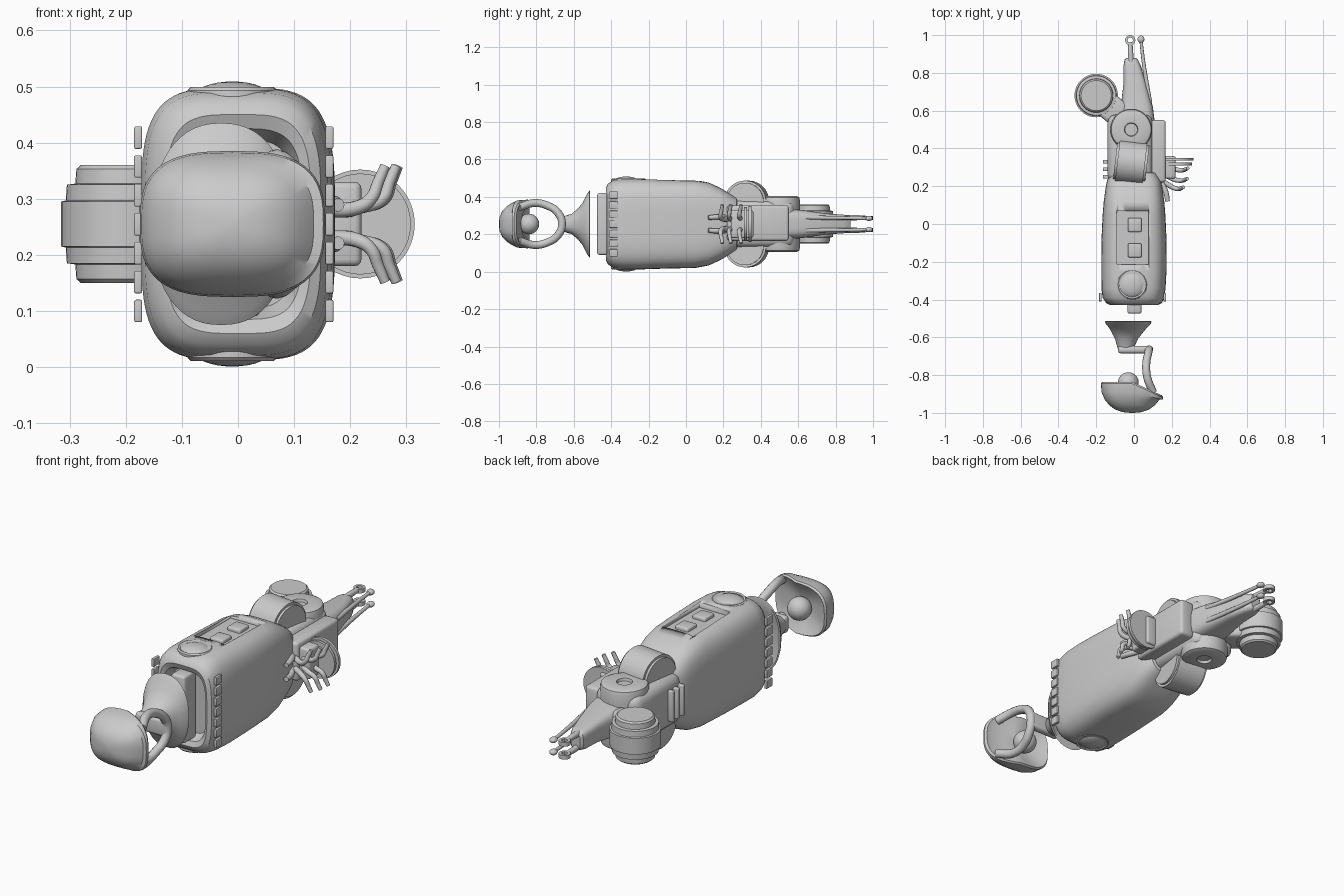
import bpy, bmesh
from math import cos, sin, pi, copysign
from mathutils import Matrix, Vector

if "Cube" in bpy.data.objects:
    bpy.data.objects.remove(bpy.data.objects["Cube"])

ZC = 0.255  # height of the long centre axis


def finish(ob, angle=35):
    bpy.ops.object.select_all(action='DESELECT')
    ob.select_set(True)
    bpy.context.view_layer.objects.active = ob
    bpy.ops.object.shade_smooth_by_angle(angle=angle * pi / 180)
    return ob


def from_bmesh(name, bm):
    bmesh.ops.recalc_face_normals(bm, faces=bm.faces)
    me = bpy.data.meshes.new(name)
    bm.to_mesh(me)
    bm.free()
    ob = bpy.data.objects.new(name, me)
    bpy.context.collection.objects.link(ob)
    return finish(ob)


def loft(name, rings, n=2.0, segs=56):
    """Skin rounded cross-sections (y, centre x, half width, half height, slant) along y."""
    bm = bmesh.new()
    loops = []
    for y, cx, hw, hh, *slant in rings:
        loop = []
        for i in range(segs):
            a = 2 * pi * i / segs
            c, s = cos(a), sin(a)
            x = hw * copysign(abs(c) ** (2 / n), c)
            z = hh * copysign(abs(s) ** (2 / n), s)
            lean = slant[0] * max(0, x) if slant else 0
            loop.append(bm.verts.new((cx + x, y - lean, ZC + z)))
        loops.append(loop)
    for a, b in zip(loops, loops[1:]):
        for i in range(segs):
            j = (i + 1) % segs
            bm.faces.new((a[i], a[j], b[j], b[i]))
    bm.faces.new(loops[0])
    bm.faces.new(loops[-1])
    return from_bmesh(name, bm)


def lathe(name, profile, loc, segs=40):
    """Spin (radius, z) points about a vertical axis."""
    bm = bmesh.new()
    vs = [bm.verts.new((r, 0, z)) for r, z in profile]
    es = [bm.edges.new(p) for p in zip(vs, vs[1:])]
    bmesh.ops.spin(bm, geom=vs + es, cent=(0, 0, 0), axis=(0, 0, 1), angle=2 * pi, steps=segs)
    bmesh.ops.remove_doubles(bm, verts=bm.verts, dist=1e-5)
    bmesh.ops.translate(bm, verts=bm.verts, vec=loc)
    return from_bmesh(name, bm)


def box(name, lo, hi, bevel=0.01, turn=0):
    lo, hi = Vector(lo), Vector(hi)
    bm = bmesh.new()
    bmesh.ops.create_cube(bm, size=1)
    bmesh.ops.scale(bm, vec=hi - lo, verts=bm.verts)
    if bevel:
        bmesh.ops.bevel(bm, geom=bm.edges[:], offset=bevel, segments=3, affect='EDGES', profile=0.5)
    bmesh.ops.rotate(bm, cent=(0, 0, 0), matrix=Matrix.Rotation(turn, 3, 'Z'), verts=bm.verts)
    bmesh.ops.translate(bm, verts=bm.verts, vec=(lo + hi) / 2)
    return from_bmesh(name, bm)


def ball(name, loc, scale):
    bm = bmesh.new()
    bmesh.ops.create_uvsphere(bm, u_segments=32, v_segments=16, radius=1)
    bmesh.ops.scale(bm, vec=scale, verts=bm.verts)
    bmesh.ops.translate(bm, verts=bm.verts, vec=loc)
    return from_bmesh(name, bm)


def tube(name, pts, radius, taper=1.0):
    """Smooth round rod through points, optionally thinner at its end."""
    cu = bpy.data.curves.new(name, 'CURVE')
    cu.dimensions, cu.bevel_depth, cu.bevel_resolution = '3D', radius, 4
    cu.use_fill_caps = True
    sp = cu.splines.new('BEZIER')
    sp.bezier_points.add(len(pts) - 1)
    for i, (bp, p) in enumerate(zip(sp.bezier_points, pts)):
        bp.co = p
        bp.handle_left_type = bp.handle_right_type = 'AUTO'
        bp.radius = 1 + (taper - 1) * i / (len(pts) - 1)
    ob = bpy.data.objects.new(name, cu)
    bpy.context.collection.objects.link(ob)
    return ob


def both(s, *pts):
    """Place points given as (x, y, height off the axis) above or below the axis."""
    return [(x, y, ZC + s * h) for x, y, h in pts]


# front cup with hollow back and the knob inside it
loft("front_cup", [(-1, -.01, .01, .008), (-.996, -.01, .05, .04), (-.982, -.01, .09, .07),
                   (-.96, -.01, .12, .093), (-.93, -.01, .145, .113), (-.89, -.01, .162, .127, .25),
                   (-.845, -.01, .165, .130, .45), (-.836, -.01, .158, .124, .45),
                   (-.85, -.01, .13, .10, .45), (-.875, -.01, .07, .05, .3), (-.88, -.01, .01, .01)], n=2.9)
ball("cup_knob", (-.03, -.84, ZC), (.055, .055, .055))

# looped strap holding the cup, with its cross bridge
tube("strap_loop", [(.10, -.89, ZC + .09), (.07, -.81, ZC + .112), (.065, -.74, ZC + .098), (.075, -.685, ZC + .06),
                    (.08, -.663, ZC), (.075, -.685, ZC - .06), (.065, -.74, ZC - .098),
                    (.07, -.81, ZC - .112), (.10, -.89, ZC - .09)], .021)
box("strap_bridge", (-.085, -.685, ZC - .042), (.095, -.645, ZC + .042), .015)

# trumpet-shaped neck
loft("flared_neck", [(-.675, -.045, .035, .03), (-.65, -.043, .046, .042), (-.61, -.04, .06, .055),
                     (-.575, -.035, .082, .085), (-.55, -.032, .10, .118), (-.53, -.03, .118, .16),
                     (-.516, -.03, .124, .18), (-.514, -.03, .118, .174), (-.53, -.03, .09, .11),
                     (-.545, -.03, .02, .03)], n=2.3)

# main body with recessed mouth
body = loft("main_body", [(-.37, 0, .10, .15), (-.418, 0, .115, .17), (-.428, 0, .13, .195), (-.418, 0, .148, .215),
                          (-.39, -.003, .163, .234), (-.34, -.003, .17, .242), (-.25, 0, .172, .243),
                          (-.1, 0, .173, .238), (.05, 0, .166, .235), (.12, 0, .16, .222), (.18, 0, .152, .195),
                          (.23, 0, .143, .165), (.27, 0, .12, .14), (.28, 0, .09, .11)], n=3.8, segs=80)
cutter = box("panel_cutter", (-.09, -.215, .47), (.078, .07, .6), 0)
cutter.hide_render = True
cutter.hide_set(True)
cut = body.modifiers.new("panel_recess", 'BOOLEAN')
cut.operation, cut.object, cut.solver = 'DIFFERENCE', cutter, 'EXACT'
for i, y in enumerate((-.14, -.005)):
    box(f"panel_button_{i}", (-.032, y - .037, .45), (.04, y + .037, .487), .008)

# round lenses with rims, above and below
for s, tag in ((1, "top"), (-1, "bottom")):
    ball(f"{tag}_lens", (-.01, -.32, ZC + s * .225), (.07, .07, .029))
    lathe(f"{tag}_lens_rim", [(.066, .19 * s), (.066, .240 * s), (.074, .244 * s), (.08, .238 * s), (.082, .19 * s)],
          (-.01, -.32, ZC))

# plain trim blocks round the mouth
for i in range(7):
    z = .10 + i * .0515
    for x, tag in ((-.178, "left"), (.163, "right")):
        box(f"{tag}_trim_{i}", (x - .007, -.41, z - .02), (x + .007, -.365, z + .02), .003)
box("mouth_trim", (-.035, -.475, .09), (.04, -.38, .42), .012)

# rear hub block and arched shoulders
box("rear_hub", (-.14, .22, .13), (.10, .58, .38), .045)
for s, tag in ((1, "upper"), (-1, "lower")):
    bm = bmesh.new()
    bmesh.ops.create_cone(bm, cap_ends=True, segments=40, radius1=.112, radius2=.112, depth=.17)
    rims = [e for e in bm.edges if len(e.link_faces) == 2 and max(len(f.verts) for f in e.link_faces) > 4]
    bmesh.ops.bevel(bm, geom=rims, offset=.012, segments=2, affect='EDGES')
    turn = Matrix.Rotation(-.12, 4, 'Z') @ Matrix.Rotation(pi / 2, 4, 'Y')
    bmesh.ops.transform(bm, matrix=Matrix.Translation((-.015, .325, ZC + s * .12)) @ turn, verts=bm.verts)
    from_bmesh(f"{tag}_shoulder", bm)

# elbow joint disc with a dimple on both ends
lathe("elbow_joint", [(0, -.135), (.033, -.135), (.036, -.148), (.09, -.15), (.105, -.143), (.11, -.125), (.11, -.07),
                      (.095, -.065), (.095, .065), (.11, .07), (.11, .125), (.105, .143), (.09, .15), (.036, .148),
                      (.033, .135), (0, .135)], (-.015, .5, ZC))

# tapered forearm with forked ringed tips
loft("forearm", [(.5, .01, .105, .085), (.62, .015, .085, .075), (.75, .005, .06, .056), (.84, -.01, .045, .05),
                 (.87, -.015, .035, .044), (.88, -.015, .025, .036)], n=3.5)
for s, tag in ((1, "upper"), (-1, "lower")):
    tube(f"{tag}_prong", both(s, (-.015, .82, .03), (-.018, .90, .034), (-.02, .962, .032)), .017, .7)
    lathe(f"{tag}_prong_ring", [(.014, -.01), (.027, -.01), (.027, .01), (.014, .01), (.014, -.01)],
          (-.02, .973, ZC + s * .032), 24)
    tube(f"{tag}_rod", both(s, (.085, .64, .035), (.065, .76, .033), (.05, .86, .032), (.037, .97, .03)), .012, .7)
    ball(f"{tag}_rod_tip", (.037, .978, ZC + s * .03), (.018, .02, .014))

# side drum and its mounting arm
lathe("side_drum", [(0, -.105), (.08, -.105), (.088, -.098), (.09, -.072), (.105, -.07), (.107, -.042), (.115, -.04),
                    (.115, .04), (.107, .042), (.105, .07), (.09, .072), (.088, .098), (.08, .105), (0, .105)],
      (-.2, .68, ZC))
box("drum_arm", (-.17, .53, ZC - .065), (-.04, .67, ZC + .065), .02, -.7)

# side plates, round fan discs and curled fingers
box("right_plate", (.09, .22, .165), (.168, .55, .355), .015)
box("right_bracket", (.15, .24, .18), (.22, .36, .33), .012)
for i, y in enumerate((.25, .29, .33)):
    box(f"left_plate_{i}", (-.165, y - .01, .18), (-.12, y + .01, .33), .004)
for i, (y, r) in enumerate(((.318, .09), (.342, .097))):
    bm = bmesh.new()
    bmesh.ops.create_cone(bm, cap_ends=True, segments=40, radius1=r, radius2=r, depth=.014)
    bmesh.ops.transform(bm, matrix=Matrix.Translation((.218, y, ZC)) @ Matrix.Rotation(pi / 2, 4, 'X'), verts=bm.verts)
    from_bmesh(f"fan_disc_{i}", bm)
for s, tag in ((1, "upper"), (-1, "lower")):
    for i, (y, reach) in enumerate(((.29, .285), (.235, .282), (.19, .262))):
        tube(f"{tag}_finger_{i}", both(s, (.16, y + .03, .005 + .01 * i), (.215, y, .03), (reach - .025, y - .005, .045),
                                       (reach - .012, y, .075), (reach, y + .005, .103)), .014, .65)
    tube(f"{tag}_thumb", both(s, (.13, .24, .03), (.168, .17, .037), (.178, .12, .034)), .016, .75)
